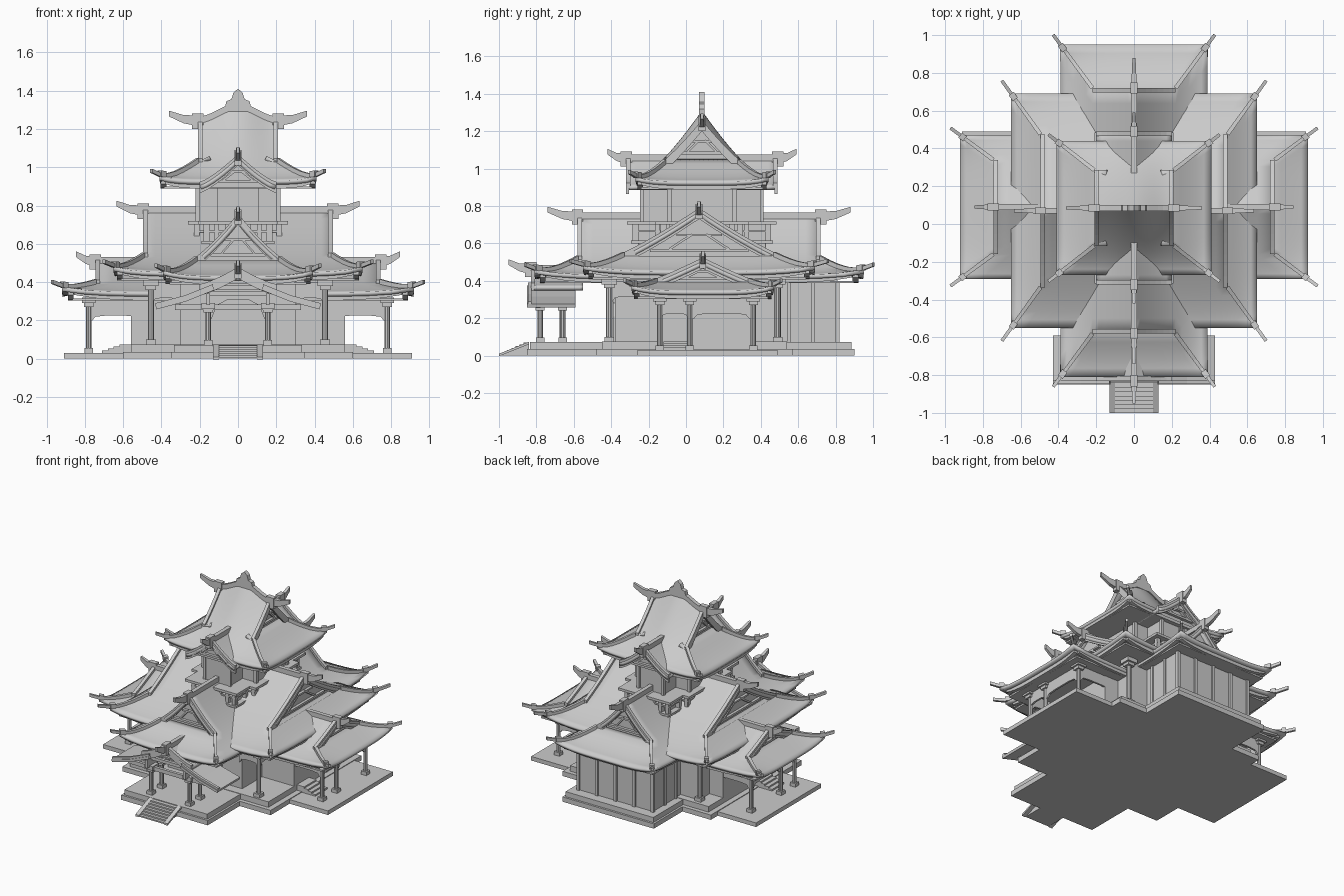
import bpy, bmesh, math
from mathutils import Vector

if "Cube" in bpy.data.objects:
    bpy.data.objects.remove(bpy.data.objects["Cube"])

stone = bpy.data.materials.new("plain_grey")
stone.use_nodes = True
GREY = (0.6, 0.6, 0.6, 1)
stone.diffuse_color = GREY
stone.node_tree.nodes["Principled BSDF"].inputs["Base Color"].default_value = GREY
CY = 0.085


def finish(name, bm, smooth=False):
    mesh = bpy.data.meshes.new(name)
    bm.to_mesh(mesh)
    bm.free()
    mesh.materials.append(stone)
    ob = bpy.data.objects.new(name, mesh)
    bpy.context.collection.objects.link(ob)
    if smooth:
        bpy.ops.object.select_all(action='DESELECT')
        ob.select_set(True)
        bpy.context.view_layer.objects.active = ob
        bpy.ops.object.shade_smooth_by_angle(angle=math.radians(30))
    return ob


def box(name, x0, x1, y0, y1, z0, z1):
    bm = bmesh.new()
    bmesh.ops.create_cube(bm, size=1)
    for v in bm.verts:
        v.co = ((x0 + x1) / 2 + v.co.x * (x1 - x0), (y0 + y1) / 2 + v.co.y * (y1 - y0),
                (z0 + z1) / 2 + v.co.z * (z1 - z0))
    return finish(name, bm)


def beam(name, pts, w, h, taper=1.0):
    """Rectangular bar swept along a path, its base on the path."""
    bm = bmesh.new()
    pts = [Vector(p) for p in pts]
    rings = []
    side = (pts[-1] - pts[0]).cross(Vector((0, 0, 1))).normalized()
    for i, p in enumerate(pts):
        k = 1 + (taper - 1) * i / (len(pts) - 1)
        s, up = side * w * k / 2, Vector((0, 0, h * k))
        rings.append([bm.verts.new(c) for c in (p - s, p + s, p + s + up, p - s + up)])
    for a, b in zip(rings, rings[1:]):
        for j in range(4):
            bm.faces.new((a[j], a[(j + 1) % 4], b[(j + 1) % 4], b[j]))
    bm.faces.new(rings[0])
    bm.faces.new(rings[-1])
    bmesh.ops.recalc_face_normals(bm, faces=bm.faces)
    return finish(name, bm)


def panel(name, p0, p1, outline, depth):
    """Upright plate from p0 to p1; outline gives (fraction along, height)."""
    a, b = Vector((*p0, 0)), Vector((*p1, 0))
    off = (b - a).cross(Vector((0, 0, 1))).normalized() * depth / 2
    bm = bmesh.new()
    face = bm.faces.new([bm.verts.new(a.lerp(b, t) - off + Vector((0, 0, z))) for t, z in outline])
    solid = bmesh.ops.extrude_face_region(bm, geom=[face])
    bmesh.ops.translate(bm, verts=[v for v in solid["geom"] if isinstance(v, bmesh.types.BMVert)], vec=off * 2)
    bmesh.ops.recalc_face_normals(bm, faces=bm.faces)
    finish(name, bm)


def spandrel(name, p0, p1, top, low):
    """Panel between two posts with an arched lower edge."""
    d = top - low
    half = [(0, low), (0.07, low + d * 0.08), (0.12, low + d * 0.25), (0.3, low + d * 0.3)]
    panel(name, p0, p1, [(0, top)] + half + [(1 - t, z) for t, z in half[::-1]] + [(1, top)], 0.014)


def roof(name, axis, cy, L, g, W, w, ze, zr, p, lift=0.03, bulge=0.0, ends=(-1, 1), fin=0.14, tip=0.065):
    """Hip-and-gable roof: u runs along the ridge, v across it."""
    hipped = L > g

    def place(u, v, z):
        return Vector((u, cy + v, z)) if axis == 'x' else Vector((v, cy + u, z))

    def height(u, v, s=0):
        t = min(1, max(abs(v), s) / W)
        z = ze + (zr - ze) * (1 - t) ** p + lift * (abs(u) / L) ** 6 * (abs(v) / W) ** 4
        return z + (bulge * math.cos(u / g * math.pi / 2) ** 2 * (1 - t) if abs(u) < g else 0)

    def reach(s):
        return g if s <= w or not hipped else g + (L - g) * (s - w) / (W - w)

    rows = [w * i / 7 for i in range(8)] + ([w + (W - w) * i / 5 for i in range(1, 6)] if hipped else [])
    vs = [-v for v in rows[:0:-1]] + rows
    bm = bmesh.new()

    def grid(table):
        vv = [[bm.verts.new(c) for c in r] for r in table]
        for a, b in zip(vv, vv[1:]):
            for i in range(len(a) - 1):
                f = bm.faces.new((a[i], a[i + 1], b[i + 1], b[i]))
                f.normal_update()
                if f.normal.z < 0:
                    f.normal_flip()

    steps = [i / 8 - 1 for i in range(17)]
    grid([[place(a * reach(abs(v)), v, height(a * reach(abs(v)), v)) for a in steps] for v in vs])
    if hipped:
        for e in (-1, 1):
            skirt = [[place(e * (g - 0.06), b * w, height(0, w)) for b in steps]]
            skirt += [[place(e * reach(s), b * s, height(reach(s), b * s, s)) for b in steps] for s in rows[7:]]
            grid(skirt)
    bmesh.ops.remove_doubles(bm, verts=bm.verts, dist=1e-5)
    mod = finish(name + "_roof", bm, True).modifiers.new("thickness", 'SOLIDIFY')
    mod.thickness, mod.offset = 0.022, -1

    # Ridge bar
    us = [a * (g - 0.005) for a in steps]
    beam(name + "_ridge", [place(u, 0, height(u, 0) - 0.01) for u in us], 0.03, 0.035)
    for e in ends:
        # Gable wall with struts, set back under the verge
        bm = bmesh.new()
        inset = e * (g - 0.045)
        pts = [place(inset, v, height(inset, v) - 0.01) for v in vs if abs(v) <= w + 1e-6]
        bm.faces.new([bm.verts.new(c) for c in pts])
        finish(name + "_gable_wall", bm)
        zb, zt = height(0, w), height(g, 0)
        face = e * (g - 0.035)
        beam(name + "_gable_tie", [place(face, v, zb + 0.1 * (zt - zb)) for v in (-w * 0.65, w * 0.65)], 0.02, 0.015)
        beam(name + "_gable_collar", [place(face, v, zb + 0.45 * (zt - zb)) for v in (-w * 0.3, w * 0.3)], 0.02, 0.012)
        for m in (-1, 1):
            beam(name + "_gable_strut", [place(face, m * w * 0.1, zb + 0.45 * (zt - zb)),
                                         place(face, m * w * 0.4, zb + 0.12 * (zt - zb))], 0.02, 0.015)
            # Bargeboard below the verge and tile bar on top of it
            line = [m * v for v in rows[:8]]
            beam(name + "_bargeboard", [place(e * (g - 0.008), v, height(g, v) - 0.04) for v in line], 0.016, 0.035)
            beam(name + "_verge", [place(e * (g - 0.012), v, height(g, v) - 0.005) for v in line], 0.024, 0.024)
            if hipped:
                # Hip bar running out to an upturned tip
                hip = [place(e * reach(s), m * s, height(reach(s), s) - 0.004) for s in rows[7:]]
                out = (hip[-1] - hip[-2]).normalized()
                out.z = 0
                hip.append(hip[-1] + out * tip + Vector((0, 0, 0.02)))
                beam(name + "_hip", hip, 0.022, 0.026, 0.8)
                beam(name + "_hip_block", [hip[-2].lerp(hip[-3], 0.7), hip[-2]], 0.032, 0.032)
        # Ridge end block and fin
        zt -= 0.01
        beam(name + "_ridge_block", [place(e * (g - 0.03), 0, zt - 0.03), place(e * (g + 0.03), 0, zt - 0.03)], 0.036, 0.08)
        beam(name + "_ridge_fin", [place(e * g, 0, zt - 0.015), place(e * (g + fin * 0.5), 0, zt),
                                   place(e * (g + fin), 0, zt + 0.035)], 0.03, 0.055, 0.55)
    if hipped:
        # Eave rim below the tiles and flat soffit
        for e in (-1, 1):
            beam(name + "_eave_rim", [place(a * L * 0.93, e * W * 0.93, height(a * L, W) - 0.042) for a in steps], 0.03, 0.03)
            beam(name + "_eave_rim", [place(e * L * 0.95, a * W * 0.92, height(L, a * W, W) - 0.042) for a in steps], 0.03, 0.03)
        c0, c1 = place(-L * 0.94, -W * 0.92, ze - 0.042), place(L * 0.94, W * 0.92, ze - 0.03)
        box(name + "_soffit", c0.x, c1.x, c0.y, c1.y, c0.z, c1.z)


# Roofs
roof("tower", 'x', CY, 0.41, 0.21, 0.355, 0.20, 0.93, 1.24, 1.4, lift=0.025, bulge=0.07, fin=0.15, tip=0.055)
roof("main", 'x', 0.07, 0.65, 0.495, 0.62, 0.405, 0.45, 0.77, 1.3, tip=0.085)
roof("cross_wing", 'y', 0.07, 0.88, 0.65, 0.39, 0.22, 0.43, 0.74, 1.6, fin=0.16)
roof("side_wing", 'x', 0.09, 0.92, 0.745, 0.38, 0.25, 0.345, 0.505, 1.15, fin=0.10)
roof("tower_dormer", 'y', CY, 0.405, 0.405, 0.20, 0.20, 0.905, 1.05, 1.3, lift=0.0, fin=0.10)
roof("porch", 'y', -0.69, 0.14, 0.14, 0.20, 0.20, 0.37, 0.46, 1.3, lift=0.0, ends=(-1,), fin=0.12)

# Tower top ornament: a low stepped crest
crest = [(0, 1.29), (0.1, 1.345), (0.27, 1.355), (0.34, 1.39), (0.5, 1.41)]
panel("crest", (-0.075, CY), (0.075, CY), crest + [(1 - t, z) for t, z in crest[-2::-1]], 0.03)

# Porch side roofs
for m in (-1, 1):
    bm = bmesh.new()
    ends = [(0.13, 0.375), (0.28, 0.315), (0.43, 0.275)]
    cols = [[bm.verts.new((m * x, y, z)) for x, z in ends] for y in (-0.85, -0.59)]
    for i in range(2):
        f = bm.faces.new((cols[0][i], cols[0][i + 1], cols[1][i + 1], cols[1][i]))
        f.normal_update()
        if f.normal.z < 0:
            f.normal_flip()
    mod = finish("porch_side_roof", bm).modifiers.new("thickness", 'SOLIDIFY')
    mod.thickness, mod.offset = 0.018, -1
    beam("porch_side_fin", [(m * x, -0.835, z) for x, z in ends], 0.02, 0.015)

# Ground slabs and platforms
box("side_slab", -0.91, 0.91, -0.26, 0.49, 0, 0.03)
box("main_plinth", -0.60, 0.60, -0.48, 0.57, 0, 0.035)
box("main_platform", -0.56, 0.56, -0.45, 0.54, 0.03, 0.075)
for name, x, y0, y1 in (("front", 0.35, -0.85, -0.3), ("back", 0.37, 0.3, 0.90)):
    box(name + "_plinth", -x, x, y0, y1, 0, 0.035)
    box(name + "_platform", -x + 0.015, x - 0.015, y0 + 0.015, y1 - 0.015, 0.03, 0.072)

# Stairs with side cheeks
for i in range(7):
    box("front_step", -0.10, 0.10, -1.0 + i * 0.022, -0.84, 0, 0.01 * (i + 1))
for m in (-1, 1):
    beam("front_stair_cheek", [(m * 0.115, -1.0, -0.004), (m * 0.115, -0.84, 0.06)], 0.03, 0.014)
    for i in range(4):
        xs = sorted((m * 0.55, m * (0.71 - i * 0.03)))
        box("side_step", *xs, -0.12, 0.02, 0.02, 0.042 + i * 0.011)

# Walls
box("hall", -0.45, 0.45, -0.15, 0.49, 0.07, 0.43)
box("front_hall", -0.30, 0.30, -0.38, 0.0, 0.07, 0.41)
box("back_hall", -0.30, 0.30, 0.3, 0.81, 0.07, 0.41)
panel("front_doorway", (-0.14, -0.384), (0.14, -0.384), [(0, 0.07), (1, 0.07), (1, 0.21), (0.9, 0.28),
      (0.7, 0.31), (0.3, 0.31), (0.1, 0.28), (0, 0.21)], 0.012)


def pillar(x, y, z0, z1, r):
    """Round post with square foot and bracketed head."""
    bm = bmesh.new()
    bmesh.ops.create_cone(bm, cap_ends=True, segments=10, radius1=r, radius2=r, depth=z1 - z0)
    bmesh.ops.translate(bm, verts=bm.verts, vec=(x, y, (z0 + z1) / 2))
    finish("pillar", bm, True)
    for k, a, b in ((1.5, z0, z0 + 0.025), (1.6, z1 - 0.05, z1 - 0.03), (2.4, z1 - 0.03, z1)):
        box("pillar_block", x - r * k, x + r * k, y - r * k, y + r * k, a, b)


# Pillars and arched panels between them
for m in (-1, 1):
    box("side_hall", *sorted((m * 0.4, m * 0.56)), -0.15, 0.37, 0.07, 0.33)
    for y in (-0.41, 0.49):
        pillar(m * 0.455, y, 0.075, 0.41, 0.017)
    ys = (-0.14, 0.02, 0.36)
    for y in ys:
        pillar(m * 0.78, y, 0.03, 0.32, 0.015)
    for y0, y1 in zip(ys, ys[1:]):
        spandrel("side_spandrel", (m * 0.78, y0), (m * 0.78, y1), 0.305, 0.19)
    for y in (ys[0], ys[-1]):
        spandrel("side_end_spandrel", (m * 0.5, y), (m * 0.78, y), 0.305, 0.19)
    spandrel("corner_spandrel", (m * 0.455, -0.41), (m * 0.455, -0.15), 0.40, 0.28)
    spandrel("corner_front_spandrel", (m * 0.30, -0.41), (m * 0.455, -0.41), 0.40, 0.28)
    for x in (0.0, 0.15, 0.3):
        box("back_post", m * x - 0.011, m * x + 0.011, 0.80, 0.822, 0.07, 0.40)
    for y in (0.55, 0.68):
        box("back_side_post", m * 0.30 - 0.011, m * 0.30 + 0.011, y - 0.01, y + 0.01, 0.07, 0.40)
    for y in (-0.78, -0.66):
        pillar(m * 0.155, y, 0.072, 0.29, 0.015)
    beam("porch_side_tie", [(m * 0.155, -0.84, 0.28), (m * 0.155, -0.60, 0.28)], 0.02, 0.06)
beam("porch_lintel", [(-0.33, -0.79, 0.255), (0.33, -0.79, 0.255)], 0.022, 0.028)
beam("porch_upper_lintel", [(-0.16, -0.79, 0.33), (0.16, -0.79, 0.33)], 0.022, 0.022)

# Tower body, bays and balcony
box("tower_body", -0.21, 0.21, -0.09, 0.26, 0.4, 0.93)
box("tower_bay", -0.10, 0.10, -0.24, 0.40, 0.4, 0.95)
for x, y in ((0.26, 0.25), (0.21, 0.40)):
    for k, z0, z1 in ((0, 0.70, 0.718), (0.03, 0.66, 0.67), (0.02, 0.60, 0.615)):
        box("balcony_floor", -x + k, x - k, CY - y + k, CY + y - k, z0, z1)
    box("balcony_core", -x + 0.06, x - 0.06, CY - y + 0.06, CY + y - 0.06, 0.45, 0.71)
    for m in (-1, 1):
        for i in range(-3, 4):
            px, ey = (x - 0.045) * i / 3, CY + m * (y - 0.045)
            box("balcony_bracket", px - 0.012, px + 0.012, ey - 0.015, ey + 0.015, 0.61, 0.70)
            ex, py = m * (x - 0.045), CY + (y - 0.045) * i / 3
            box("balcony_bracket", ex - 0.015, ex + 0.015, py - 0.012, py + 0.012, 0.61, 0.70)
for x, y, r in ((0.21, 0.175, 0.012), (0.10, 0.32, 0.01)):
    for px in (-x, x):
        for py in (CY - y, CY + y):
            box("tower_post", px - r, px + r, py - r, py + r, 0.71, 0.93)
